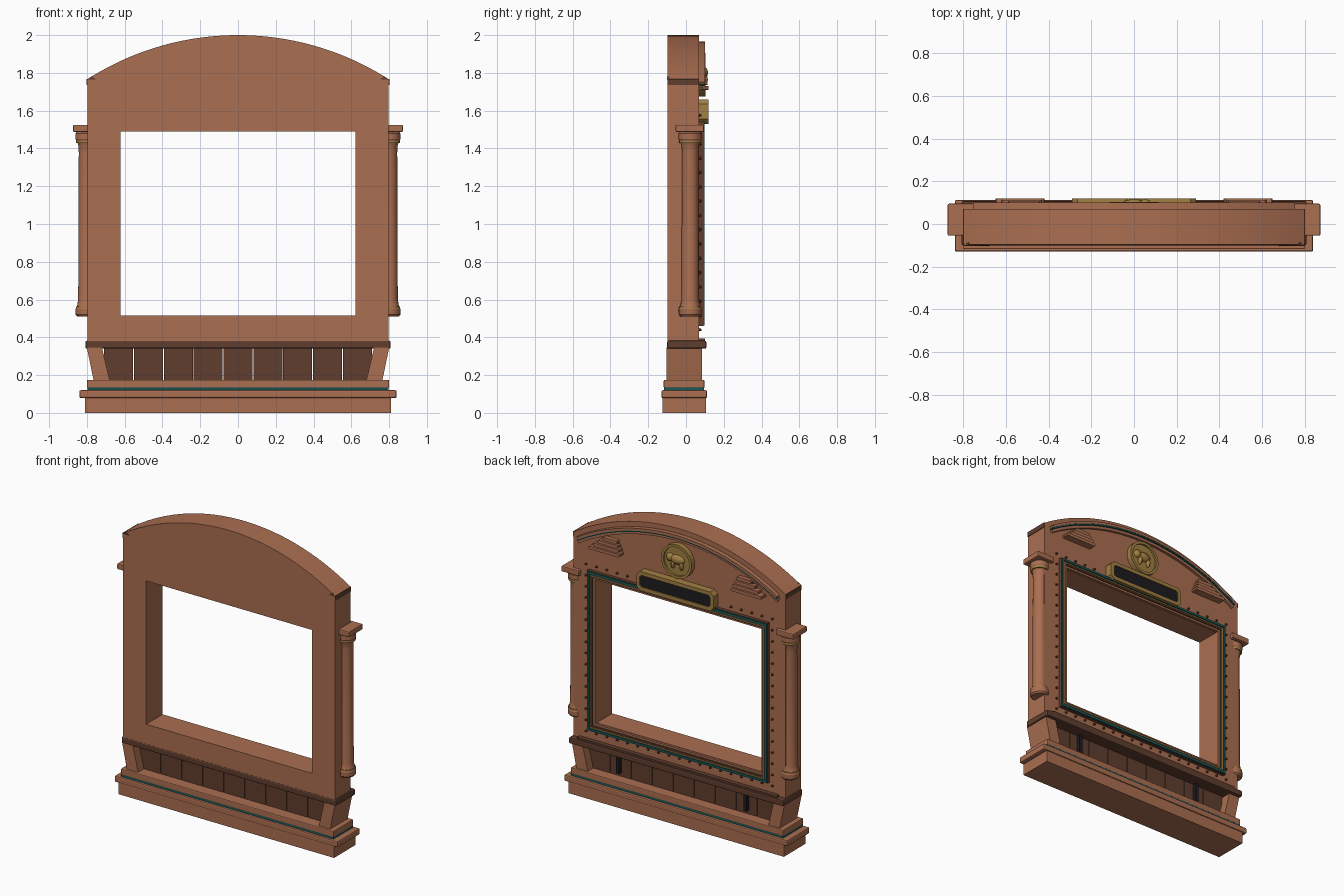
import bpy, bmesh, math
from mathutils import Matrix, Vector

if "Cube" in bpy.data.objects:
    bpy.data.objects.remove(bpy.data.objects["Cube"])


def material(name, rgb):
    m = bpy.data.materials.new(name)
    m.use_nodes = True
    m.diffuse_color = (*rgb, 1)
    m.node_tree.nodes["Principled BSDF"].inputs["Base Color"].default_value = (*rgb, 1)
    return m


WOOD = material("warm wood", (0.405, 0.157, 0.082))
DARK = material("dark wood", (0.115, 0.048, 0.027))
TEAL = material("teal paint", (0.01, 0.1, 0.1))
GOLD = material("old gold", (0.36, 0.215, 0.055))
BLACK = material("black panel", (0.012, 0.012, 0.014))


def finish(bm, name, mat, smooth=False):
    bmesh.ops.recalc_face_normals(bm, faces=bm.faces)
    me = bpy.data.meshes.new(name)
    bm.to_mesh(me)
    bm.free()
    me.materials.append(mat)
    ob = bpy.data.objects.new(name, me)
    bpy.context.collection.objects.link(ob)
    if smooth:
        bpy.ops.object.select_all(action="DESELECT")
        ob.select_set(True)
        bpy.context.view_layer.objects.active = ob
        bpy.ops.object.shade_smooth_by_angle()
    return ob


def add_prism(bm, pts, y0, y1):
    """Extrude an x-z outline from y0 to y1."""
    a = [bm.verts.new((x, y0, z)) for x, z in pts]
    b = [bm.verts.new((x, y1, z)) for x, z in pts]
    bm.faces.new(a)
    bm.faces.new(b[::-1])
    for i in range(len(pts)):
        j = (i + 1) % len(pts)
        bm.faces.new((a[i], a[j], b[j], b[i]))


def prism(name, pts, y0, y1, mat):
    bm = bmesh.new()
    add_prism(bm, pts, y0, y1)
    return finish(bm, name, mat)


def ring(name, inner, outer, y0, y1, mat):
    """Mitred border between two matching x-z outlines."""
    bm = bmesh.new()
    for i in range(len(inner)):
        j = (i + 1) % len(inner)
        add_prism(bm, [inner[i], inner[j], outer[j], outer[i]], y0, y1)
    finish(bm, name, mat)


def rect(x0, x1, z0, z1, c=0):
    if not c:
        return [(x0, z0), (x1, z0), (x1, z1), (x0, z1)]
    return [(x0 + c, z0), (x1 - c, z0), (x1, z0 + c), (x1, z1 - c),
            (x1 - c, z1), (x0 + c, z1), (x0, z1 - c), (x0, z0 + c)]


def circle(r, z, n=32):
    return [(r * math.cos(math.tau * k / n), z + r * math.sin(math.tau * k / n)) for k in range(n)]


def box(name, x0, x1, y0, y1, z0, z1, mat, bevel=0):
    ob = prism(name, rect(x0, x1, z0, z1), y0, y1, mat)
    if bevel:
        mod = ob.modifiers.new("soft edge", "BEVEL")
        mod.width, mod.segments = bevel, 2
    return ob


# Arch circle
R, CZ = 1.479, 0.521
SIDES = ((1, "left"), (-1, "right"))


def arc(r, half, n=40):
    a = math.asin(half / r)
    return [(r * math.sin(a * (2 * i / n - 1)), CZ + r * math.cos(a * (2 * i / n - 1)))
            for i in range(n + 1)]


# Plinth
box("plinth_foot", -0.81, 0.81, -0.125, 0.105, 0, 0.08, WOOD)
box("plinth_step", -0.84, 0.84, -0.13, 0.112, 0.078, 0.12, WOOD, 0.008)
box("plinth_teal_line", -0.798, 0.798, -0.116, 0.096, 0.12, 0.134, TEAL)
box("plinth_top", -0.8, 0.8, -0.118, 0.098, 0.132, 0.175, WOOD, 0.006)

# Slatted skirt with leaning end brackets
pitch = 0.158
bm = bmesh.new()
for i in range(9):
    x = (i - 4) * pitch
    add_prism(bm, rect(x - 0.0765, x + 0.0765, 0.17, 0.345), -0.04, 0.025)
finish(bm, "skirt_slats", DARK)
for s, side in SIDES:
    prism(side + "_bracket", [(s * 0.68, 0.175), (s * 0.765, 0.175), (s * 0.8, 0.345),
                              (s * 0.72, 0.345)], -0.102, 0.085, WOOD)
    box(side + "_skirt_post", s * 0.48 - 0.012, s * 0.48 + 0.012, 0.025, 0.05, 0.2, 0.34, BLACK)
box("skirt_ledge", -0.808, 0.808, -0.1, 0.108, 0.34, 0.382, DARK, 0.008)
box("ledge_lip", -0.75, 0.75, 0.065, 0.1, 0.38, 0.394, DARK)

# Main frame around the opening
OX, OZ0, OZ1 = 0.623, 0.515, 1.49
YF, YB = -0.097, 0.07
box("bottom_rail", -0.798, 0.798, YF, YB, 0.38, OZ0, WOOD)
for s, side in SIDES:
    xs = sorted((s * OX, s * 0.798))
    box(side + "_stile", *xs, YF, YB, OZ0, OZ1, WOOD)
    xs = sorted((s * 0.796, s * 0.802))
    box(side + "_side_band", *xs, YF, YB, 1.735, 1.768, DARK)
    prism(side + "_arch_tip", [(s * 0.75, 1.764), (s * 0.799, 1.764), (s * 0.775, 1.782)],
          YF - 0.003, YF + 0.01, DARK)
prism("arched_header", [(0.798, OZ1), (-0.798, OZ1)] + arc(R, 0.798), YF, YB, WOOD)

# Arch mouldings on the decorated face
for name, r0, r1, y, mat in (("arch_outer_moulding", 1.428, 1.445, 0.1, WOOD),
                             ("arch_teal_line", 1.42, 1.428, 0.098, TEAL),
                             ("arch_inner_moulding", 1.402, 1.42, 0.088, WOOD)):
    prism(name, arc(r1, 0.755) + arc(r0, 0.745)[::-1], YB - 0.01, y, mat)

# Layered trim around the opening
for name, o0, o1, y, mat in (("opening_trim_base", 0.016, 0.056, 0.093, DARK),
                             ("opening_inner_lip", 0.003, 0.016, 0.085, WOOD),
                             ("opening_gold_line", 0.026, 0.032, 0.097, GOLD),
                             ("opening_teal_line", 0.038, 0.053, 0.099, TEAL)):
    loops = [rect(-OX - o, OX + o, OZ0 - o, OZ1 + o) for o in (o0, o1)]
    ring(name, *loops, YB - 0.005 if mat in (DARK, WOOD) else 0.092, y, mat)

# Rivets around the trim
bm = bmesh.new()
rx, rz0, rz1 = OX + 0.078, OZ0 - 0.075, OZ1 + 0.085
spots = [(s * rx, rz0 + (rz1 - rz0) * i / 15) for i in range(16) for s in (-1, 1)]
spots += [(rx * (i / 9 - 1), z) for i in range(1, 18) for z in (rz0, rz1)]
for x, z in spots:
    if z > 1.5 and abs(x) < 0.32:
        continue
    turn = Matrix.Translation((x, YB + 0.005, z)) @ Matrix.Rotation(-math.pi / 2, 4, "X")
    bmesh.ops.create_cone(bm, cap_ends=True, segments=8, radius1=0.009, radius2=0.005,
                          depth=0.014, matrix=turn)
finish(bm, "rivets", DARK)


# Turned side columns
def lathe(name, profile, cx, cy, mat, n=24):
    bm = bmesh.new()
    rings = [[bm.verts.new((cx + x, cy + y, z)) for x, y in circle(r, 0, n)] for r, z in profile]
    for a, b in zip(rings, rings[1:]):
        for k in range(n):
            bm.faces.new((a[k], a[(k + 1) % n], b[(k + 1) % n], b[k]))
    bm.faces.new(rings[0])
    bm.faces.new(rings[-1])
    finish(bm, name, mat, True)


column = [(0.052, 0.51), (0.06, 0.52), (0.061, 0.55), (0.052, 0.565), (0.046, 0.6),
          (0.043, 1.38), (0.046, 1.42), (0.055, 1.44), (0.061, 1.45), (0.061, 1.478), (0.05, 1.49)]
for s, side in SIDES:
    cx, cy = s * 0.8, 0.022
    lathe(side + "_column", column, cx, cy, WOOD)
    lathe(side + "_upper_ring", [(0.058, 1.428), (0.058, 1.443)], cx, cy, GOLD)
    lathe(side + "_lower_ring", [(0.058, 0.552), (0.058, 0.564)], cx, cy, GOLD)
    xs = sorted((s * 0.74, s * 0.873))
    box(side + "_column_cap", *xs, -0.055, 0.095, 1.487, 1.525, WOOD, 0.006)

# Name plate with a sunken black field
ring("plate_border", rect(-0.264, 0.264, 1.555, 1.635, 0.012), rect(-0.29, 0.29, 1.53, 1.66, 0.025),
     YB - 0.005, 0.12, GOLD)
prism("plate_field", rect(-0.27, 0.27, 1.55, 1.64, 0.012), YB - 0.005, 0.113, BLACK)

# Round medallion with a raised animal relief
prism("medallion_face", circle(0.1, 1.79), YB - 0.005, 0.092, GOLD)
ring("medallion_rim", circle(0.097, 1.79), circle(0.115, 1.79), YB - 0.005, 0.104, GOLD)
bm = bmesh.new()
for x, z, ax, az in ((0, 1.80, 0.055, 0.032), (0.052, 1.805, 0.028, 0.028),
                     (-0.035, 1.765, 0.013, 0.03), (0.03, 1.765, 0.013, 0.03)):
    m = Matrix.Translation((x, 0.092, z)) @ Matrix.Diagonal(Vector((ax, 0.024, az, 1)))
    bmesh.ops.create_uvsphere(bm, u_segments=16, v_segments=8, radius=1, matrix=m)
finish(bm, "medallion_relief", GOLD, True)

# Stepped corner ornaments
for s, side in SIDES:
    bm = bmesh.new()
    for i in range(4):
        x, w, z = s * (0.535 - 0.01 * i), 0.115 - 0.02 * i, 1.71 + 0.025 * i
        add_prism(bm, rect(x - w, x + w, z, z + 0.021, 0.005), YB - 0.005, 0.12 - 0.007 * i)
    finish(bm, side + "_stepped_ornament", WOOD)
    prism(side + "_ornament_back", [(s * 0.63, 1.712), (s * 0.44, 1.712), (s * 0.46, 1.8),
                                    (s * 0.545, 1.8)], YB - 0.005, 0.085, DARK)
